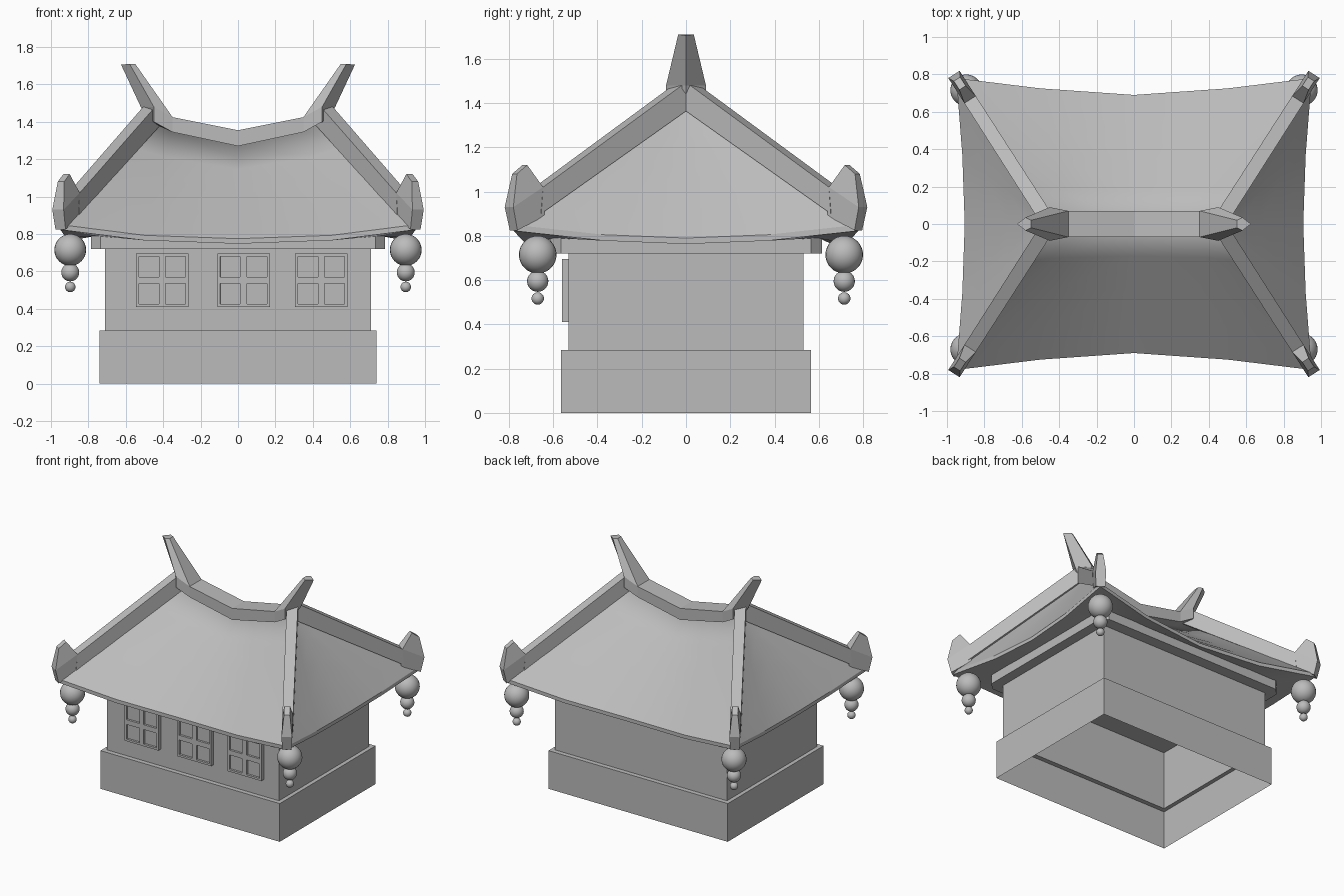
import bpy, bmesh
from mathutils import Vector

if "Cube" in bpy.data.objects:
    bpy.data.objects.remove(bpy.data.objects["Cube"], do_unlink=True)

stone = bpy.data.materials.new("light grey stone")
stone.use_nodes = True
GREY = (0.5, 0.5, 0.5, 1)
stone.diffuse_color = GREY
stone.node_tree.nodes["Principled BSDF"].inputs["Base Color"].default_value = GREY


def finish(name, bm, mirror=None, smooth=False, recalc=True):
    """Turn a bmesh into a named object, optionally mirrored."""
    bmesh.ops.remove_doubles(bm, verts=bm.verts, dist=0.0005)
    if recalc:
        bmesh.ops.recalc_face_normals(bm, faces=bm.faces)
    mesh = bpy.data.meshes.new(name)
    for f in bm.faces:
        f.smooth = smooth
    bm.to_mesh(mesh)
    bm.free()
    mesh.materials.append(stone)
    ob = bpy.data.objects.new(name, mesh)
    bpy.context.collection.objects.link(ob)
    if mirror:
        mod = ob.modifiers.new("mirror", 'MIRROR')
        mod.use_axis = mirror
        mod.merge_threshold = 0.0005
    return ob


def loft(bm, rings, closed=True, caps=True):
    """Skin faces between successive rows of points."""
    rows = [[bm.verts.new(p) for p in ring] for ring in rings]
    n = len(rows[0])
    for a, b in zip(rows, rows[1:]):
        for i in range(n if closed else n - 1):
            j = (i + 1) % n
            bm.faces.new((a[i], a[j], b[j], b[i]))
    if caps:
        bm.faces.new(rows[0][::-1])
        bm.faces.new(rows[-1])


def rect(x, y, z):
    return [(-x, -y, z), (x, -y, z), (x, y, z), (-x, y, z)]


# Hollow plinth with a narrow ledge, and the hollow wall tube
bm = bmesh.new()
loft(bm, [rect(.74, .565, 0), rect(.74, .565, .285), rect(.71, .53, .285)], caps=False)
finish("plinth", bm)
bm = bmesh.new()
loft(bm, [rect(.71, .53, .285), rect(.71, .53, .72)], caps=False)
finish("walls", bm)

# Eave plate with cut corners
bm = bmesh.new()
quarter = [(.785, .565), (.735, .615)]
octagon = (quarter + [(-x, y) for x, y in quarter[::-1]]
           + [(-x, -y) for x, y in quarter] + [(x, -y) for x, y in quarter[::-1]])
loft(bm, [[(x, y, z) for x, y in octagon] for z in (.72, .80)])
finish("eave_plate", bm)


# Windows: a raised frame with four recessed panes
def window(name, cx):
    bm = bmesh.new()
    xs = [cx + d for d in (-.14, -.125, -.018, .018, .125, .14)]
    zs = [.5525 + d for d in (-.1425, -.127, -.018, .018, .127, .1425)]
    grid = [[bm.verts.new((x, -.56, z)) for x in xs] for z in zs]
    panes = []
    for r in range(5):
        for c in range(5):
            f = bm.faces.new((grid[r][c], grid[r][c + 1], grid[r + 1][c + 1], grid[r + 1][c]))
            if r in (1, 3) and c in (1, 3):
                panes.append(f)
    rim = [e for e in bm.edges if e.is_boundary]
    sides = bmesh.ops.extrude_edge_only(bm, edges=rim)["geom"]
    for v in sides:
        if isinstance(v, bmesh.types.BMVert):
            v.co.y = -.53
    for f in panes:
        bmesh.ops.inset_individual(bm, faces=[f], thickness=0.0005, depth=0)
        bmesh.ops.translate(bm, verts=f.verts, vec=(0, .015, 0))
    finish(name, bm, recalc=False)


for label, cx in (("right", -.405), ("middle", .03), ("left", .445)):
    window("window_" + label, cx)


# Roof: one quarter, made of half a long slope and half an end slope
def panel(bm, top, eave, drop, inner, rows=4):
    top, eave, inner = ([Vector(p) for p in line] for line in (top, eave, inner))
    rings = [[t.lerp(e, k / rows) for t, e in zip(top, eave)] for k in range(rows + 1)]
    rings.append([e - Vector((0, 0, drop)) for e in eave])
    rings.append(inner)
    loft(bm, rings, closed=False, caps=False)


bm = bmesh.new()
corner, apex = (.95, .78, .85), (.45, 0, 1.41)
panel(bm, [(0, 0, 1.27), (.36, 0, 1.35), apex],
      [(0, .69, .775), (.5, .725, .793), corner], .027,
      [(0, .6, .79), (.5, .6, .79), (.76, .59, .79)])
panel(bm, [apex] * 3,
      [(.905, 0, .79), (.918, .37, .805), corner], .027,
      [(.76, 0, .79), (.76, .37, .79), (.76, .59, .79)])
bmesh.ops.dissolve_degenerate(bm, dist=0.0005, edges=bm.edges)
roof = finish("roof", bm, (True, True, False), smooth=True)
bpy.context.view_layer.objects.active = roof
roof.select_set(True)
bpy.ops.object.shade_smooth_by_angle(angle=0.5)
roof.select_set(False)

# Sagging ridge beam
bm = bmesh.new()
loft(bm, [[(x, -w, lo), (x, w, lo), (x, w, hi), (x, -w, hi)]
          for x, lo, hi, w in ((0, 1.27, 1.355, .07), (.35, 1.345, 1.425, .07),
                               (.45, 1.40, 1.48, .09))], caps=False)
finish("ridge_beam", bm, (True, False, False))


# Five-sided horns at the ridge ends
def horn_ring(inner, side, outer):
    (xi, wi, zi), (xs, ws, zs), (xo, zo) = inner, side, outer
    return [(xi, -wi, zi), (xs, -ws, zs), (xo, 0, zo), (xs, ws, zs), (xi, wi, zi)]


bm = bmesh.new()
loft(bm, [horn_ring((.35, .07, 1.345), (.45, .09, 1.40), (.47, 1.40)),
          horn_ring((.35, .07, 1.425), (.45, .09, 1.48), (.52, 1.48)),
          horn_ring((.55, .02, 1.71), (.58, .035, 1.71), (.625, 1.705))])
finish("ridge_horn", bm, (True, False, False))

# Hip beams running to the corners, each ending in an upturned tip
start = Vector((.45, 0, 0))
along = Vector((.5, .78, 0)).normalized()
across = Vector((along.y, -along.x, 0))
bm = bmesh.new()
sections = [  # (lower distance, height), (upper distance, height), lower and upper half width
    ((-.02, 1.39), (.03, 1.49), .038, .038),
    ((.80, .90), (.79, 1.02), .036, .036),
]
loft(bm, [[start + along * s + across * w * side + Vector((0, 0, z))
           for (s, z), w, side in ((lo, wl, -1), (lo, wl, 1), (hi, wh, 1), (hi, wh, -1))]
          for lo, hi, wl, wh in sections])
finish("hip_beam", bm, (True, True, False))
bm = bmesh.new()
sections = [  # inner distance and height, outer distance and height, half width
    (.78, .89, .925, .825, .032),
    (.79, 1.02, .95, .93, .036),
    (.865, 1.12, .92, 1.08, .02),
]
loft(bm, [[start + along * s + across * w * side + Vector((0, 0, z))
           for s, z, side in ((a, za, -1), (a, za, 1), (b, zb, 1), (b, zb, -1))]
          for a, za, b, zb, w in sections])
finish("hip_tip", bm, (True, True, False))

# Hanging ornaments: three shrinking balls under each corner
for label, y in (("front", -.67), ("back", .715)):
    bm = bmesh.new()
    for z, r in ((.715, .085), (.595, .048), (.517, .028)):
        ball = bmesh.ops.create_uvsphere(bm, u_segments=24, v_segments=16, radius=r)
        bmesh.ops.translate(bm, verts=ball["verts"], vec=(.897, y, z))
    finish(label + "_hanging_balls", bm, (True, False, False), smooth=True)
